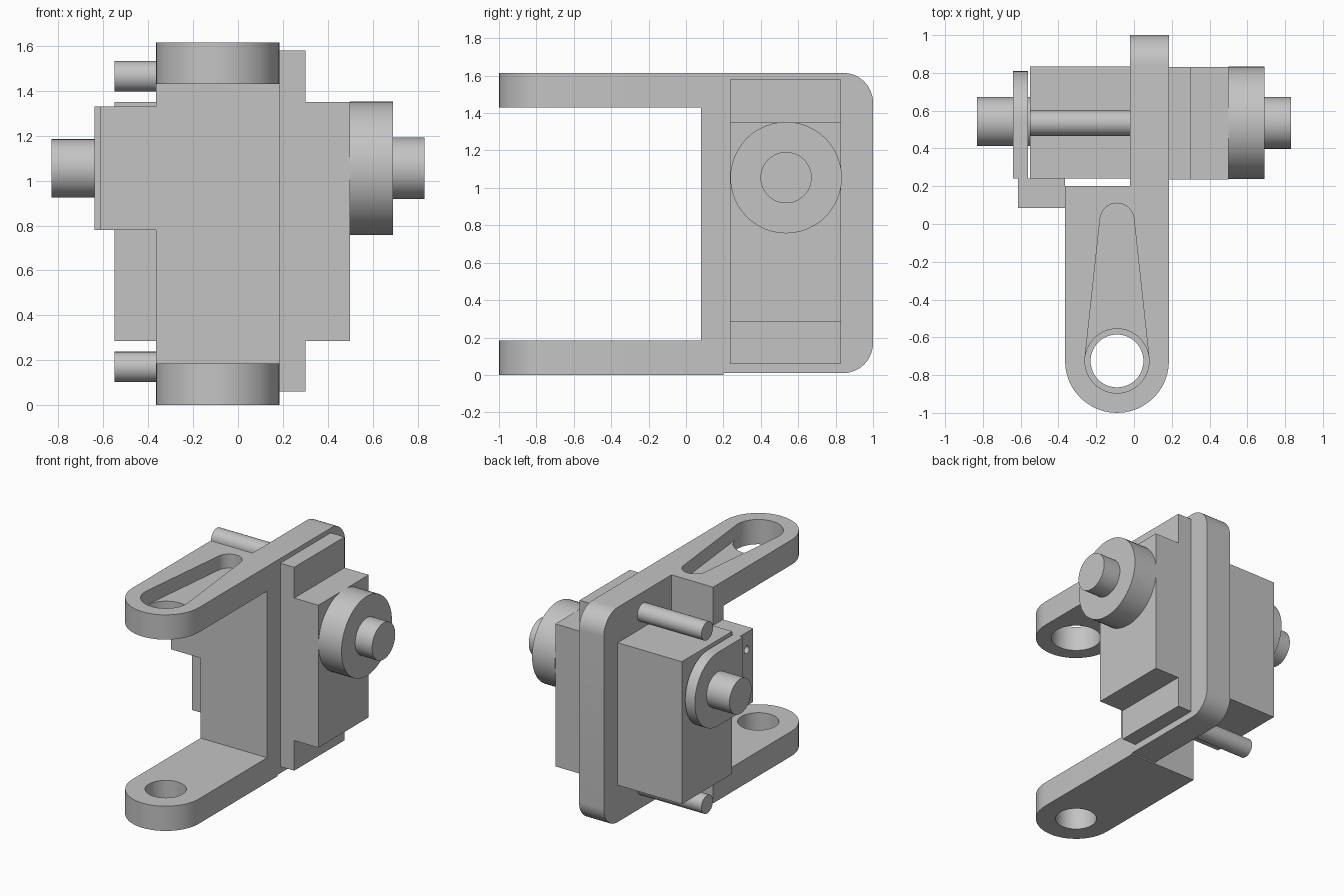
import bpy, bmesh
from math import cos, sin, radians

cube = bpy.data.objects.get("Cube")
if cube:
    bpy.data.objects.remove(cube, do_unlink=True)

# Single grey finish
grey = bpy.data.materials.new("machined grey")
grey.use_nodes = True
colour = (0.55, 0.55, 0.55, 1)
grey.diffuse_color = colour
grey.node_tree.nodes["Principled BSDF"].inputs["Base Color"].default_value = colour


def arc(u, v, r, start, end, n=24):
    angles = [radians(start + (end - start) * i / n) for i in range(n + 1)]
    return [(u + r * cos(a), v + r * sin(a)) for a in angles]


def circle(u, v, r, n=48):
    return arc(u, v, r, 0, 360, n)[:-1]


def rect(u0, u1, v0, v1):
    return [(u0, v0), (u1, v0), (u1, v1), (u0, v1)]


def prism(name, outline, axis, low, high):
    """Extrude an outline along x (outline in y, z) or z (outline in x, y)."""
    bm = bmesh.new()
    rings = []
    for w in (low, high):
        rings.append([bm.verts.new((w, u, v) if axis == "x" else (u, v, w))
                      for u, v in outline])
    bottom, top = rings
    bm.faces.new(bottom)
    bm.faces.new(top)
    for i in range(len(outline)):
        j = (i + 1) % len(outline)
        bm.faces.new((bottom[i], bottom[j], top[j], top[i]))
    bmesh.ops.recalc_face_normals(bm, faces=bm.faces)
    mesh = bpy.data.meshes.new(name)
    bm.to_mesh(mesh)
    bm.free()
    mesh.materials.append(grey)
    obj = bpy.data.objects.new(name, mesh)
    bpy.context.collection.objects.link(obj)
    return obj


def activate(obj):
    bpy.ops.object.select_all(action="DESELECT")
    obj.select_set(True)
    bpy.context.view_layer.objects.active = obj


def cut(target, outline, axis, low, high):
    cutter = prism("cutter", outline, axis, low, high)
    cutter.hide_render = True
    mod = target.modifiers.new("cut", "BOOLEAN")
    mod.operation = "DIFFERENCE"
    mod.solver = "EXACT"
    mod.object = cutter
    activate(target)
    bpy.ops.object.modifier_apply(modifier=mod.name)
    bpy.data.objects.remove(cutter, do_unlink=True)


parts = []


def part(*args):
    obj = prism(*args)
    parts.append(obj)
    return obj


# Clevis arms with round ends
CX, EYE = -0.09, -0.725
arm = [(0.185, 0.2), (-0.365, 0.2)] + arc(CX, EYE, 0.275, 180, 360)
upper = part("upper_arm", arm, "z", 1.43, 1.615)
lower = part("lower_arm", arm, "z", 0, 0.185)

# Tapered pocket and eye in the upper arm, plain eye in the lower arm
pocket = arc(CX, 0.02, 0.09, 6, 174) + arc(CX, EYE, 0.17, 174, 366)
cut(upper, pocket, "z", 1.51, 1.7)
cut(upper, circle(CX, EYE, 0.17), "z", 1.3, 1.7)
cut(lower, circle(CX, EYE, 0.14), "z", -0.1, 0.3)

# Spine between the arms and the rounded mounting plate behind it
part("spine", rect(-0.365, 0.185, 0.08, 0.2), "z", 0.185, 1.43)
plate = ([(0.2, 0.01)] + arc(0.84, 0.17, 0.16, -90, 0, 12)
         + arc(0.84, 1.455, 0.16, 0, 90, 12) + [(0.2, 1.615)])
part("mounting_plate", plate, "x", -0.02, 0.185)

# Left side: stepped housing, flange and shaft
AY, AZ = 0.535, 1.055
part("housing_base", rect(0.235, 0.83, 0.06, 1.58), "x", 0.185, 0.3)
part("left_housing", rect(0.235, 0.83, 0.285, 1.35), "x", 0.3, 0.5)
part("left_flange", circle(AY, AZ, 0.298), "x", 0.5, 0.69)
part("left_shaft", circle(AY, AZ, 0.137), "x", 0.69, 0.83)

# Right side: housing, guide pins, shaft
part("right_housing", rect(0.24, 0.835, 0.285, 1.35), "x", -0.55, -0.02)
for name, z in (("upper_pin", 1.465), ("lower_pin", 0.17)):
    part(name, circle(AY, z, 0.068, 32), "x", -0.55, -0.02)
part("right_shaft", circle(0.542, AZ, 0.13), "x", -0.83, -0.55)

# Round-backed bearing plate carried by a bracket with screw holes
bearing = arc(AY, AZ, 0.275, -90, 90) + [(0.24, 1.33), (0.24, 0.78)]
part("bearing_plate", bearing, "x", -0.64, -0.56)
bracket = part("bracket", rect(0.085, 0.24, 0.78, 1.33), "x", -0.615, -0.365)
for z in (1.2, 0.91):
    cut(bracket, circle(0.16, z, 0.028, 20), "x", -0.7, -0.55)

for obj in parts:
    activate(obj)
    bpy.ops.object.shade_smooth_by_angle(angle=radians(30))
